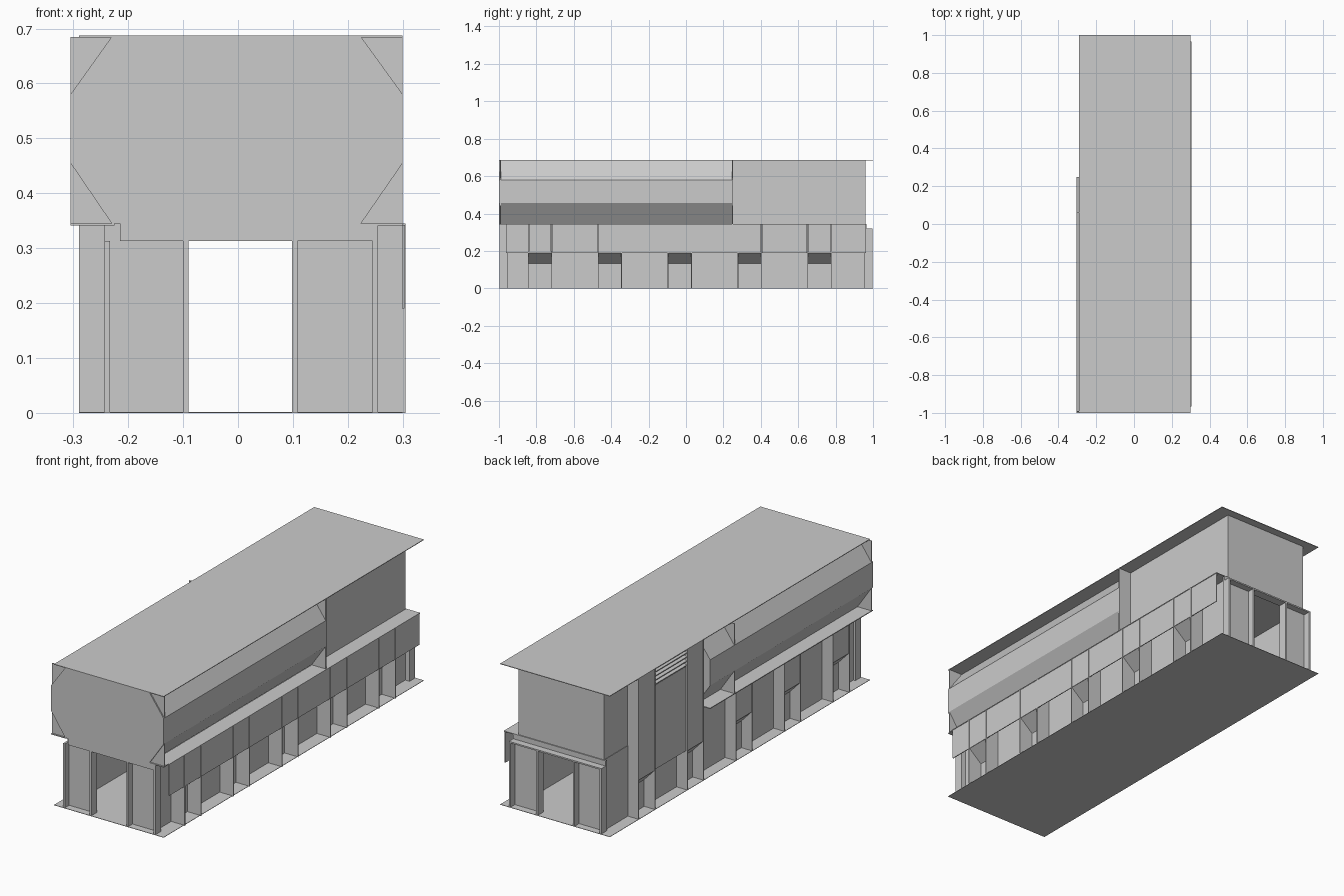
import bpy, bmesh

if "Cube" in bpy.data.objects:
    bpy.data.objects.remove(bpy.data.objects["Cube"])

T = 0.004                      # sheet thickness
PITCH, NICHE = 0.3735, 0.125   # spacing and width of the paired fins
NICHES = [-0.843 + i * PITCH for i in range(5)]


def prism(name, profile, y0, y1):
    """Extrude an x/z outline along y."""
    bm = bmesh.new()
    face = bm.faces.new([bm.verts.new((x, y0, z)) for x, z in profile])
    ext = bmesh.ops.extrude_face_region(bm, geom=[face])
    verts = [g for g in ext["geom"] if isinstance(g, bmesh.types.BMVert)]
    bmesh.ops.translate(bm, verts=verts, vec=(0, y1 - y0, 0))
    bmesh.ops.recalc_face_normals(bm, faces=bm.faces)
    mesh = bpy.data.meshes.new(name)
    bm.to_mesh(mesh)
    bm.free()
    ob = bpy.data.objects.new(name, mesh)
    bpy.context.collection.objects.link(ob)
    return ob


def box(name, x0, x1, y0, y1, z0, z1):
    return prism(name, [(x0, z0), (x1, z0), (x1, z1), (x0, z1)], y0, y1)


# Floor and flat roof sheets
box("floor", -0.29, 0.30, -1, 1, 0, 0.002)
box("roof", -0.29, 0.30, -1, 1, 0.684, 0.687)

# Lower side walls
for side, x in (("left", -0.23), ("right", 0.23)):
    box(side + "_lower_wall", x - T / 2, x + T / 2, -0.965, 0.965, 0, 0.345)

# End walls with a doorway, door posts and a lintel shelf
for end, s in (("front", -1), ("back", 1)):
    ya, yb = sorted((s * 0.955, s * 0.965))
    box(end + "_wall_left", -0.243, -0.09, ya, yb, 0, 0.345)
    box(end + "_wall_right", 0.098, 0.255, ya, yb, 0, 0.345)
    box(end + "_wall_over_door", -0.09, 0.098, ya, yb, 0.313, 0.345)
    pa, pb = sorted((s * 0.965, s * 0.998))
    for i, x in enumerate((-0.238, -0.095, 0.103, 0.25)):
        box(f"{end}_post_{i}", x - 0.005, x + 0.005, pa, pb, 0, 0.313)
    top = 0.345 if s < 0 else 0.32
    box(end + "_lintel", -0.243 if s > 0 else -0.215, 0.255, pa, pb, 0.313, top)

# Eight-sided upper hall
prism("upper_hall", [(-0.23, 0.345), (0.224, 0.345), (0.30, 0.455), (0.30, 0.58),
                     (0.224, 0.685), (-0.23, 0.685), (-0.305, 0.58), (-0.305, 0.455)],
      -1, 0.25)
# Rectangular end plates filling the chamfered corners
box("front_plate", -0.305, 0.30, -0.994, -0.99, 0.345, 0.685)
box("rear_plate", -0.23, 0.30, 0.246, 0.25, 0.345, 0.685)
box("left_middle_plate", -0.305, -0.2, 0.06, 0.064, 0.345, 0.685)

# Plain rear upper block
box("rear_block", -0.23, 0.23, 0.25, 0.96, 0.345, 0.685)

# Ledges
box("right_ledge", 0.225, 0.305, -0.965, 0.965, 0.341, 0.345)
box("right_ledge_front", 0.225, 0.30, -1, -0.965, 0.341, 0.345)
box("left_ledge", -0.305, -0.225, -1, 0.25, 0.341, 0.345)

# Right hanging panel, split at the fins
edges = [-0.965] + [e for n in NICHES for e in (n, n + NICHE)] + [0.965]
for i, (a, b) in enumerate(zip(edges, edges[1:])):
    box(f"right_panel_{i}", 0.299, 0.303, a + 0.003, b - 0.003, 0.19, 0.343)

# Fins and sloped niche soffits on both sides
for i, y in enumerate(NICHES):
    yb = y + NICHE
    for j, f in enumerate((y, yb)):
        box(f"right_fin_{i}_{j}", 0.23, 0.305, f - 0.002, f + 0.002, 0, 0.343)
        top = 0.685 if f > 0.27 else 0.343
        box(f"left_fin_{i}_{j}", -0.29, -0.23, f - 0.002, f + 0.002, 0, top)
    prism(f"right_soffit_{i}", [(0.23, 0.13), (0.301, 0.19), (0.301, 0.196), (0.23, 0.136)], y, yb)
    top = 0.685 if y > 0.2 else 0.343
    prism(f"left_niche_{i}", [(-0.23, 0.13), (-0.287, 0.19), (-0.287, top), (-0.23, top)], y, yb)

# Tall service panel with louvres on the left rear
ya, yb = NICHES[3] + NICHE, NICHES[4]
box("left_service_panel", -0.282, -0.276, ya, yb, 0.19, 0.60)
box("louvre_back", -0.262, -0.258, ya, yb, 0.58, 0.685)
for i in range(4):
    z = 0.605 + i * 0.02
    prism(f"louvre_{i}", [(-0.287, z), (-0.26, z + 0.012), (-0.26, z + 0.016), (-0.287, z + 0.004)], ya, yb)
